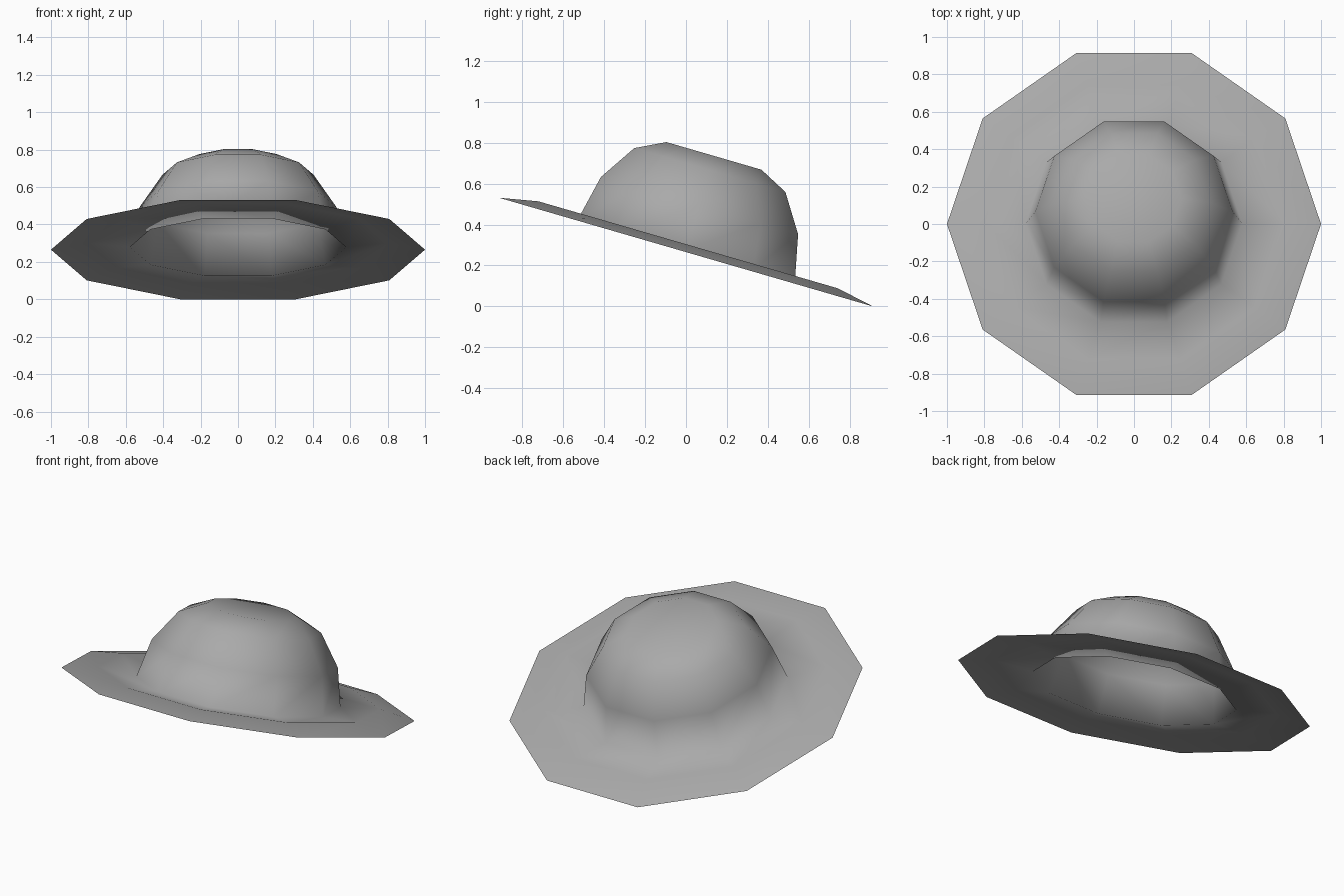
import bpy, bmesh, math
from mathutils import Matrix

cube = bpy.data.objects.get("Cube")
if cube:
    bpy.data.objects.remove(cube, do_unlink=True)

SIDES = 10
TILT = math.radians(-16.2)

# Hat profile from brim edge to crown top: (radius, height)
PROFILE = [(1.0, 0.0), (0.80, 0.037), (0.578, 0.014),
           (0.527, 0.236), (0.404, 0.417), (0.254, 0.489)]

# Plain felt colour
felt = bpy.data.materials.new("grey_felt")
felt.use_nodes = True
colour = (0.4, 0.4, 0.4, 1.0)
felt.diffuse_color = colour
felt.node_tree.nodes["Principled BSDF"].inputs["Base Color"].default_value = colour

# Brim and crown as one open sheet, turned around the hat's axis
bm = bmesh.new()
rings = []
for radius, height in PROFILE:
    angles = [math.tau * i / SIDES for i in range(SIDES)]
    rings.append([bm.verts.new((radius * math.cos(a), radius * math.sin(a), height))
                  for a in angles])
for outer, inner in zip(rings, rings[1:]):
    for i in range(SIDES):
        j = (i + 1) % SIDES
        bm.faces.new((outer[i], outer[j], inner[j], inner[i]))

# Flat crown top
top = bm.verts.new((0, 0, PROFILE[-1][1]))
for i in range(SIDES):
    bm.faces.new((rings[-1][i], rings[-1][(i + 1) % SIDES], top))
for face in bm.faces:
    face.smooth = True

# Tip the hat towards the back and rest the brim on the ground
bmesh.ops.transform(bm, matrix=Matrix.Rotation(TILT, 4, "X"), verts=bm.verts)
lowest = min(v.co.z for v in bm.verts)
bmesh.ops.translate(bm, vec=(0, 0, -lowest), verts=bm.verts)

mesh = bpy.data.meshes.new("hat")
bm.to_mesh(mesh)
bm.free()
mesh.materials.append(felt)
bpy.context.collection.objects.link(bpy.data.objects.new("hat", mesh))
